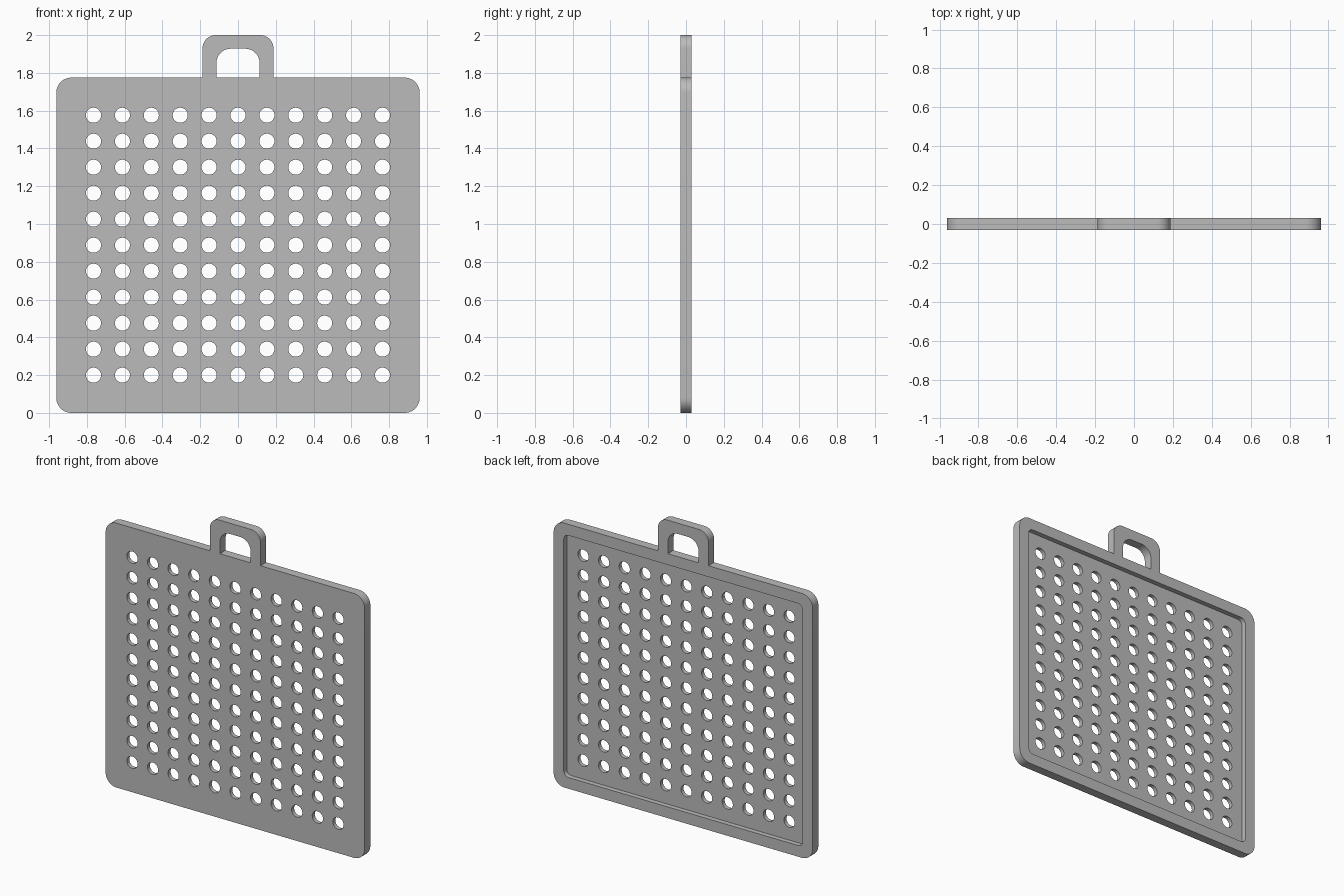
import bpy
import bmesh
from math import cos, sin, pi

cube = bpy.data.objects.get("Cube")
if cube:
    bpy.data.objects.remove(cube, do_unlink=True)

# Main sizes
HALF_W, TOP, HALF_T = 0.962, 1.775, 0.03
FLOOR = -0.003          # depth of the recessed back surface
RIM = 0.075
STEP_X, STEP_Z, HOLE_R, COUNT = 0.153, 0.1376, 0.04, 11


def arc(cx, cz, r, start, sweep=90, steps=10):
    """Points along an arc, angles in degrees."""
    angles = [(start + sweep * i / steps) * pi / 180 for i in range(steps + 1)]
    return [(cx + r * cos(a), cz + r * sin(a)) for a in angles]


def rounded_top(half, top, r):
    """Right to left over a rounded top edge."""
    return arc(half - r, top - r, r, 0) + arc(r - half, top - r, r, 90)


def rounded_bottom(half, bottom, r):
    """Left to right along a rounded bottom edge."""
    return arc(r - half, bottom + r, r, 180) + arc(half - r, bottom + r, r, 270)


# Outline of the panel and handle, handle opening, recess and holes
handle = [(0.188, TOP)] + rounded_top(0.188, 2.0, 0.07) + [(-0.188, TOP)]
panel_top = rounded_top(HALF_W, TOP, 0.08)
outline = panel_top[:11] + handle + panel_top[11:] + rounded_bottom(HALF_W, 0, 0.08)
opening = [(-0.114, TOP), (0.114, TOP)] + rounded_top(0.114, 1.928, 0.075)
inner = HALF_W - RIM
recess = rounded_top(inner, TOP - RIM, 0.035) + rounded_bottom(inner, RIM, 0.035)
holes = [arc((i - 5) * STEP_X, 0.2 + j * STEP_Z, HOLE_R, 0, 345, 23)
         for i in range(COUNT) for j in range(COUNT)]

bm = bmesh.new()


def ring(points, y):
    verts = [bm.verts.new((x, y, z)) for x, z in points]
    edges = [bm.edges.new((verts[i - 1], verts[i])) for i in range(len(verts))]
    return verts, edges


def wall(a, b):
    for i in range(len(a[0])):
        bm.faces.new((a[0][i - 1], a[0][i], b[0][i], b[0][i - 1]))


def fill(rings, direction):
    edges = [e for r in rings for e in r[1]]
    bmesh.ops.triangle_fill(bm, edges=edges, use_beauty=True,
                            normal=(0, direction, 0))


# Flat sheets: front, raised back rim, recessed back floor
front = [ring(p, -HALF_T) for p in [outline, opening] + holes]
back = [ring(p, HALF_T) for p in (outline, opening, recess)]
floor = [ring(p, FLOOR) for p in [recess] + holes]
fill(front, -1)
fill(back, 1)
fill(floor, 1)

# Walls joining the sheets
wall(front[0], back[0])
wall(front[1], back[1])
wall(back[2], floor[0])
for a, b in zip(front[2:], floor[1:]):
    wall(a, b)

bmesh.ops.recalc_face_normals(bm, faces=bm.faces[:])
mesh = bpy.data.meshes.new("perforated_panel")
bm.to_mesh(mesh)
bm.free()

panel = bpy.data.objects.new("perforated_panel", mesh)
bpy.context.collection.objects.link(panel)

# Plain grey
grey = bpy.data.materials.new("plain_grey")
grey.use_nodes = True
colour = (0.5, 0.5, 0.5, 1)
grey.diffuse_color = colour
grey.node_tree.nodes["Principled BSDF"].inputs["Base Color"].default_value = colour
mesh.materials.append(grey)

bpy.ops.object.select_all(action="DESELECT")
panel.select_set(True)
bpy.context.view_layer.objects.active = panel
bpy.ops.object.shade_smooth_by_angle(angle=0.52)
